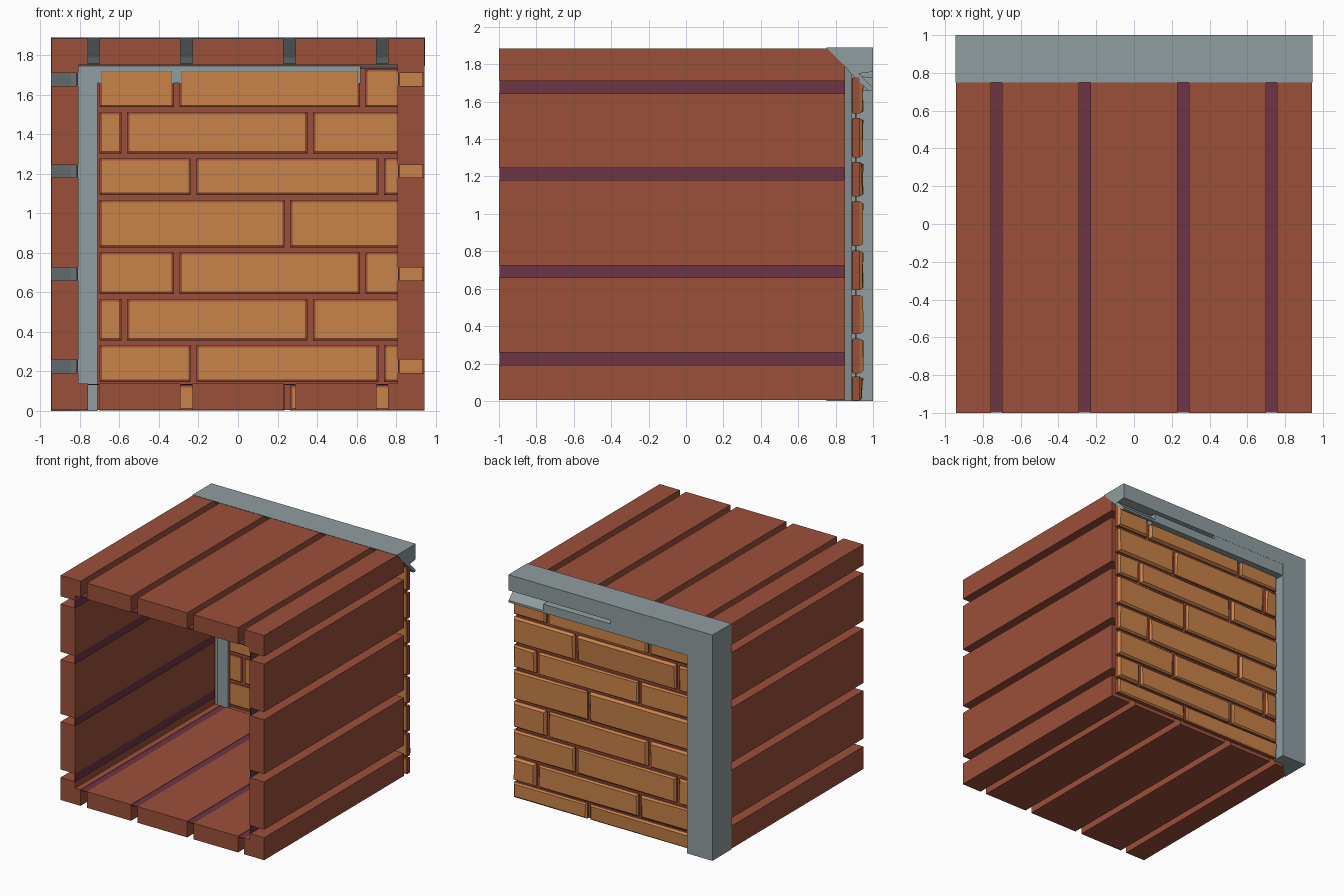
import bpy, bmesh, random
from mathutils import Vector

if "Cube" in bpy.data.objects:
    bpy.data.objects.remove(bpy.data.objects["Cube"])
random.seed(4)


def material(name, col):
    m = bpy.data.materials.new(name)
    m.diffuse_color = (*col, 1)
    m.use_nodes = True
    m.node_tree.nodes["Principled BSDF"].inputs["Base Color"].default_value = m.diffuse_color
    return m


RED = material("red brown wood", (0.33, 0.08, 0.042))
GREY = material("grey frame", (0.28, 0.34, 0.35))
ORANGE = material("orange brick", (0.58, 0.225, 0.065))
PURPLE = material("purple lining", (0.155, 0.034, 0.058))


def finish(name, bm, *mats):
    bmesh.ops.recalc_face_normals(bm, faces=bm.faces)
    me = bpy.data.meshes.new(name)
    bm.to_mesh(me)
    bm.free()
    for m in mats:
        me.materials.append(m)
    ob = bpy.data.objects.new(name, me)
    bpy.context.collection.objects.link(ob)
    return ob


def prism(name, pts, axis, a, b, mat):
    """Extrude a 2D profile along axis x (pts = y,z), y (x,z) or z (x,y)."""
    def place(p, t):
        return {"x": (t, *p), "y": (p[0], t, p[1]), "z": (*p, t)}[axis]
    bm = bmesh.new()
    f = bm.faces.new([bm.verts.new(place(p, a)) for p in pts])
    ext = bmesh.ops.extrude_face_region(bm, geom=[f])["geom"]
    d = Vector(place((0, 0), b - a))
    bmesh.ops.translate(bm, verts=[g for g in ext if isinstance(g, bmesh.types.BMVert)], vec=d)
    return finish(name, bm, mat)


def box(name, x, y, z, mat):
    return prism(name, [(x[0], z[0]), (x[1], z[0]), (x[1], z[1]), (x[0], z[1])], "y", y[0], y[1], mat)


W, H, INX, Z0, Z1 = 0.943, 1.885, 0.807, 0.14, 1.75
YF, YB = -1.0, 0.85

# Corner planks, L shaped in section
for s in (-1, 1):
    for name, zo, zi, zg in (("top", H, Z1, 1.71), ("bottom", 0.005, Z0, 0.193)):
        pts = [(s * W, zo), (s * W, zg), (s * INX, zg), (s * INX, zi), (s * 0.758, zi), (s * 0.758, zo)]
        prism(name + "_corner_plank", pts, "y", YF, YB, RED)

# Side planks
for s in (-1, 1):
    for z in ((0.26, 0.66), (0.725, 1.18), (1.245, 1.645)):
        box("side_plank", sorted((s * INX, s * W)), (YF, YB), z, RED)

# Roof and floor planks
for x in ((-0.7, -0.29), (-0.23, 0.23), (0.29, 0.7)):
    box("roof_plank", x, (YF, YB), (Z1, H), RED)
    box("floor_plank", x, (YF, YB), (0.005, Z0), RED)

# Purple lining visible in the plank gaps
for s in (-1, 1):
    box("side_lining", sorted((s * 0.81, s * 0.816)), (YF + 0.003, YB), (0.135, 1.756), PURPLE)
box("roof_lining", (-0.815, 0.815), (YF + 0.003, YB), (1.753, 1.759), PURPLE)
box("floor_lining", (-0.815, 0.815), (YF + 0.003, YB), (0.131, 0.137), PURPLE)

# Brick back wall: mortar sheet with staggered bricks on both faces
box("mortar_sheet", (-0.75, 0.925), (0.903, 0.911), (0.005, 1.74), RED)


def brick(x, z):
    y0, y1 = 0.885, 0.928
    bm = bmesh.new()
    ins = 0.012

    def ring(y, d, bump=0):
        return [bm.verts.new((px, y + random.uniform(0, bump), pz)) for px, pz in
                ((x[0] + d, z[0] + d), (x[1] - d, z[0] + d), (x[1] - d, z[1] - d), (x[0] + d, z[1] - d))]
    r = [ring(y0, ins), ring(y0 + 0.006, 0), ring(y1, 0), ring(y1 + 0.006, ins, 0.016)]
    front, back = bm.faces.new(r[0]), bm.faces.new(r[3])
    for k in range(3):
        for i in range(4):
            j = (i + 1) % 4
            f = bm.faces.new((r[k][i], r[k][j], r[k + 1][j], r[k + 1][i]))
            f.material_index = 0 if k == 2 else 1
    finish("brick", bm, ORANGE, RED)


rows = [(0.003, 0.13), (0.148, 0.333), (0.357, 0.567), (0.592, 0.803),
        (0.828, 1.068), (1.093, 1.278), (1.302, 1.512), (1.537, 1.73)]
joints = [(0.25,), (-0.225, 0.725), (-0.575, 0.365), (-0.31, 0.63)]
for i, z in enumerate(rows):
    ends = [-0.715, *joints[i % 4], 0.957]
    for a, b in zip(ends, ends[1:]):
        brick((a + 0.014, b - 0.014), z)

# Grey frame: single leg with a chamfered hook around the planks
leg = [(-0.945, 0.75), (-0.945, 1), (-0.71, 1), (-0.71, 0.885), (-0.808, 0.885), (-0.845, 0.853)]
prism("frame_leg", leg, "z", 0, 1.888, GREY)

# Frame top bar, with a split running in from the broken end
bar = [(0.75, 1.89), (1, 1.89), (1, 1.76), (0.885, 1.745), (0.853, 1.787)]
prism("frame_top_bar", bar, "x", -0.946, 0.945, GREY)
box("frame_lower_bar", (-0.943, 0.0), (0.886, 0.999), (1.658, 1.765), GREY)
low = [(0.886, 1.658), (0.999, 1.658), (0.999, 1.73), (0.93, 1.735), (0.93, 1.755), (0.886, 1.75)]
prism("frame_split_bar", low, "x", 0.0, 0.62, GREY)

# Bent splinter at the broken end
splinter = [(0.886, 1.75), (0.975, 1.658), (0.999, 1.658), (0.999, 1.675), (0.925, 1.75)]
prism("frame_splinter", splinter, "x", 0.62, 0.943, GREY)
